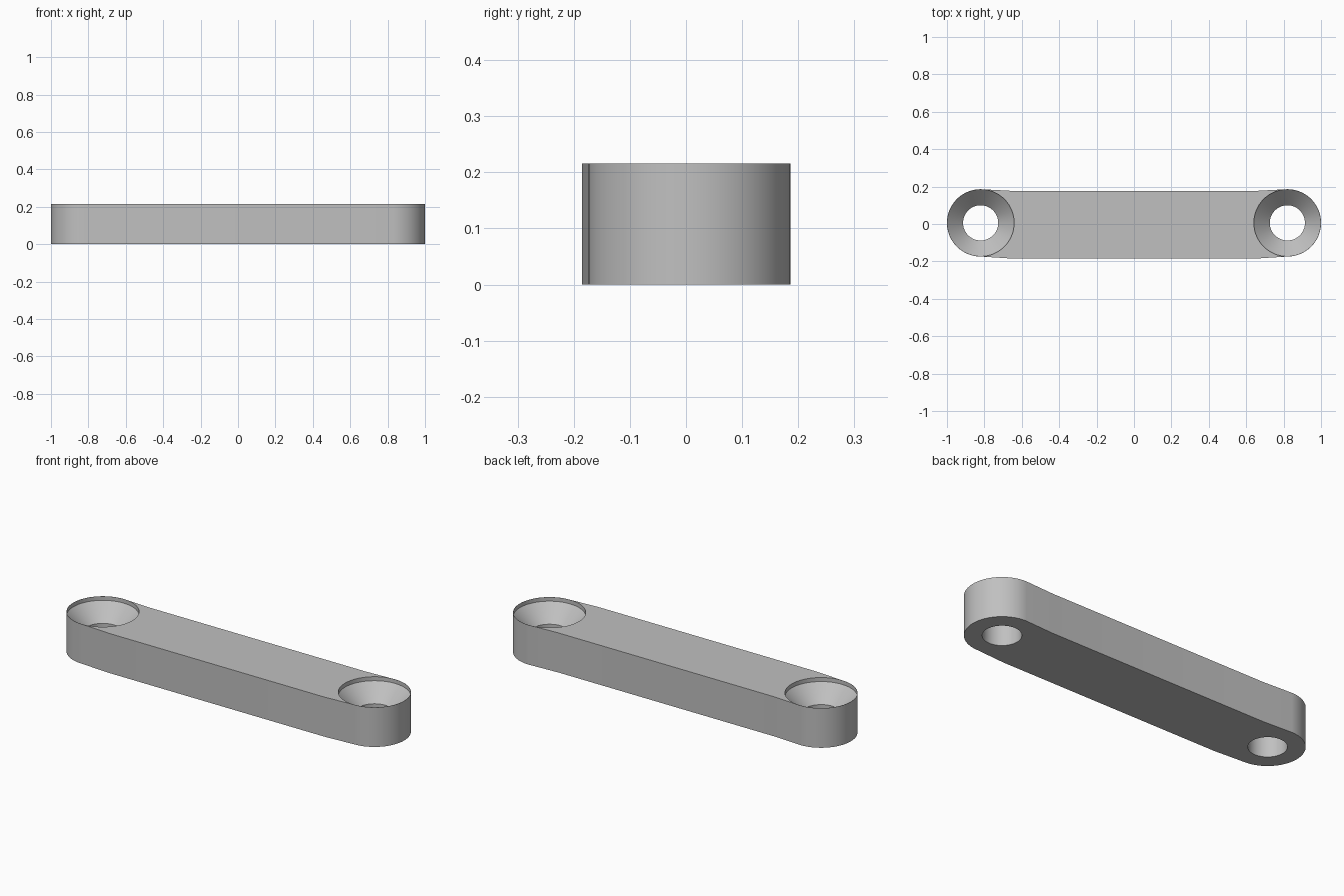
import bpy, bmesh, math

if "Cube" in bpy.data.objects:
    bpy.data.objects.remove(bpy.data.objects["Cube"], do_unlink=True)

HEIGHT = 0.216
END_X, END_Y, END_R = 0.82, 0.006, 0.18   # rounded ends
BEND_X, BACK_Y, FRONT_Y = 0.65, 0.177, -0.185   # straight middle
SEGMENTS = 96

grey = bpy.data.materials.new("plain grey")
grey.use_nodes = True
colour = (0.53, 0.53, 0.53, 1)
grey.diffuse_color = colour
grey.node_tree.nodes["Principled BSDF"].inputs["Base Color"].default_value = colour


def make_object(name, bm):
    bmesh.ops.recalc_face_normals(bm, faces=bm.faces)
    mesh = bpy.data.meshes.new(name)
    bm.to_mesh(mesh)
    bm.free()
    mesh.materials.append(grey)
    obj = bpy.data.objects.new(name, mesh)
    bpy.context.collection.objects.link(obj)
    return obj


def end_arc(side):
    start = -math.pi / 2 if side > 0 else math.pi / 2
    steps = SEGMENTS // 2
    return [(side * END_X + END_R * math.cos(start + math.pi * i / steps),
             END_Y + END_R * math.sin(start + math.pi * i / steps))
            for i in range(steps + 1)]


def countersink(name, x):
    # Straight bore, cone and short straight lip, turned around the hole axis
    profile = [(0.094, -0.1), (0.094, 0.108), (0.179, 0.194), (0.179, 0.4)]
    bm = bmesh.new()
    rings = []
    for r, z in profile:
        rings.append([bm.verts.new((x + r * math.cos(2 * math.pi * i / SEGMENTS),
                                    END_Y + r * math.sin(2 * math.pi * i / SEGMENTS), z))
                      for i in range(SEGMENTS)])
    for low, high in zip(rings, rings[1:]):
        for i in range(SEGMENTS):
            j = (i + 1) % SEGMENTS
            bm.faces.new((low[i], low[j], high[j], high[i]))
    bm.faces.new(rings[0])
    bm.faces.new(rings[-1])
    cutter = make_object(name, bm)
    cutter.hide_render = True
    return cutter


# Bar: outline with two rounded ends and a slightly offset middle
outline = (end_arc(1) + [(BEND_X, BACK_Y), (-BEND_X, BACK_Y)]
           + end_arc(-1) + [(-BEND_X, FRONT_Y), (BEND_X, FRONT_Y)])
bm = bmesh.new()
base = bm.faces.new([bm.verts.new((x, y, 0)) for x, y in outline])
top = bmesh.ops.extrude_face_region(bm, geom=[base])["geom"]
bmesh.ops.translate(bm, vec=(0, 0, HEIGHT),
                    verts=[v for v in top if isinstance(v, bmesh.types.BMVert)])
bar = make_object("link_bar", bm)

# Countersunk hole in each end
bpy.ops.object.select_all(action="DESELECT")
bpy.context.view_layer.objects.active = bar
bar.select_set(True)
for name, x in (("left_hole", END_X), ("right_hole", -END_X)):
    cutter = countersink(name, x)
    mod = bar.modifiers.new(name, "BOOLEAN")
    mod.operation = "DIFFERENCE"
    mod.solver = "EXACT"
    mod.object = cutter
    bpy.ops.object.modifier_apply(modifier=mod.name)
    bpy.data.objects.remove(cutter, do_unlink=True)

bpy.ops.object.shade_smooth_by_angle(angle=math.radians(30))
